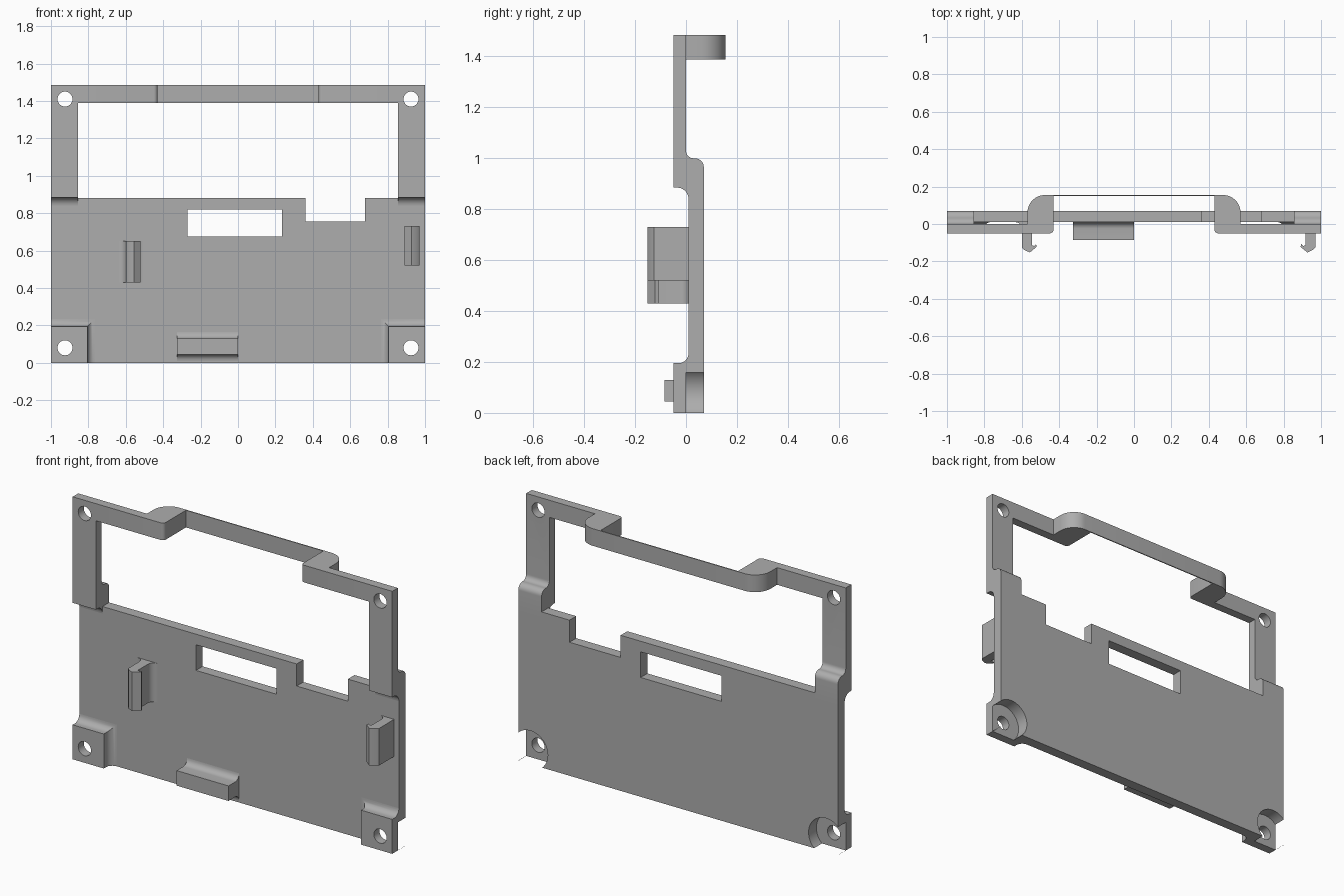
import bpy, bmesh
from math import sin, cos, radians, pi
from mathutils import Vector

if "Cube" in bpy.data.objects:
    bpy.data.objects.remove(bpy.data.objects["Cube"], do_unlink=True)

grey = bpy.data.materials.new("plain grey")
grey.use_nodes = True
COLOUR = (0.42, 0.42, 0.42, 1)
grey.diffuse_color = COLOUR
grey.node_tree.nodes["Principled BSDF"].inputs["Base Color"].default_value = COLOUR


def arc(cx, cy, r, a, b, n=8):
    """Points on an arc from angle a to b, in degrees."""
    steps = [radians(a + (b - a) * i / n) for i in range(n + 1)]
    return [(cx + r * cos(t), cy + r * sin(t)) for t in steps]


def loft(name, rings):
    """Solid through a list of rings with equal point counts."""
    bm = bmesh.new()
    loops = [[bm.verts.new(p) for p in ring] for ring in rings]
    n = len(loops[0])
    for lo, hi in zip(loops, loops[1:]):
        for i in range(n):
            j = (i + 1) % n
            bm.faces.new((lo[i], lo[j], hi[j], hi[i]))
    bm.faces.new(loops[0])
    bm.faces.new(loops[-1])
    bmesh.ops.recalc_face_normals(bm, faces=bm.faces)
    mesh = bpy.data.meshes.new(name)
    bm.to_mesh(mesh)
    bm.free()
    obj = bpy.data.objects.new(name, mesh)
    bpy.context.collection.objects.link(obj)
    mesh.materials.append(grey)
    return obj


def prism(name, profile, axis, start, end):
    """Extrude a 2D profile along an axis; the other two axes keep their order."""
    def ring(d):
        out = []
        for p in profile:
            v = list(p)
            v.insert("xyz".index(axis), d)
            out.append(Vector(v))
        return out
    return loft(name, [ring(start), ring(end)])


def apply(obj, mod):
    bpy.context.view_layer.objects.active = obj
    bpy.ops.object.modifier_apply(modifier=mod.name)


def cut(obj, *cutters):
    for cutter in cutters:
        mod = obj.modifiers.new("cut", 'BOOLEAN')
        mod.operation = 'DIFFERENCE'
        mod.solver = 'EXACT'
        mod.object = cutter
        apply(obj, mod)


def mirror(obj):
    apply(obj, obj.modifiers.new("mirror", 'MIRROR'))


def rect(a, b, c, d):
    return [(a, c), (b, c), (b, d), (a, d)]


FRONT, BACK = 0.01, 0.07      # main plate faces
RAIL_F, RAIL_B = -0.05, 0.0   # raised frame faces
TOP, HOLE_X = 1.485, 0.925

# Cutters: screw holes, rear recesses and the window
low_hole = prism("low_hole_cutter", arc(HOLE_X, 0.08, 0.04, 0, 348.75, 31), 'y', -0.3, 0.3)
high_hole = prism("high_hole_cutter", arc(HOLE_X, 1.41, 0.04, 0, 348.75, 31), 'y', -0.3, 0.3)
recess = prism("recess_cutter", arc(HOLE_X, 0.08, 0.109, 0, 354.375, 63), 'y', RAIL_B, 0.3)
window = prism("window_cutter", rect(-0.27, 0.235, 0.675, 0.82), 'y', -0.3, 0.3)

# Corner pads with a concave fillet on the top and inner sides
r = 0.04
rings = [(0, RAIL_F)] + [(r * (1 - cos(t)), FRONT - r * (1 - sin(t)))
                         for t in [pi / 2 * i / 8 for i in range(9)]]
pad = loft("corner_pads", [[(x, y, z) for x, z in rect(0.805 - d, 1, 0, 0.195 + d)]
                           for d, y in rings])
cut(pad, low_hole, recess)
mirror(pad)

# Side posts stepping forward from the plate
post_profile = (arc(-0.035, 0.84, 0.045, 0, 90)
                + [(RAIL_F, 0.885), (RAIL_F, TOP), (RAIL_B, TOP)]
                + arc(0.03, 1.03, 0.03, 180, 270)
                + arc(0.035, 0.965, 0.035, 90, 0) + [(BACK, 0.84)])
post = prism("side_posts", post_profile, 'x', 0.855, 1)
cut(post, high_hole)
mirror(post)

# Main plate with a notch in its top edge
plate = prism("main_plate", [
    (-1, 0), (1, 0), (1, 0.84), (0.855, 0.84), (0.855, 0.88), (0.68, 0.88),
    (0.68, 0.755), (0.36, 0.755), (0.36, 0.88), (-0.855, 0.88),
    (-0.855, 0.84), (-1, 0.84)], 'y', FRONT, BACK)
for cutter in (low_hole, recess):
    mirror(cutter)
cut(plate, window, recess, low_hole)

# Top rail that bows backward behind a thin strip
half = ([(0.855, RAIL_B), (0.855, RAIL_F)] + arc(0.45, -0.03, 0.02, 270, 180, 4)
        + [(0.43, 0.149)])
outer = arc(0.475, 0.06, 0.095, 90, 0, 12) + [(0.57, RAIL_B)]
flip = lambda pts: [(-x, y) for x, y in reversed(pts)]
prism("top_rail", half + flip(half) + flip(outer) + outer, 'z', 1.388, TOP)


# Hooked clips; the hook points along side s
def clip(name, x, s, z0, z1, outer_fillet):
    f = 0.035
    foot = arc(-f, FRONT - f, f, 90, 0, 6) if outer_fillet else [(0, FRONT)]
    shape = foot + [
        (0, -0.125), (0.012, -0.138), (0.043, -0.152), (0.08, -0.122),
        (0.076, -0.108), (0.066, -0.117), (0.054, -0.115)
    ] + arc(0.054 + f, FRONT - f, f, 180, 90, 6)
    prism(name, [(x + s * u, y) for u, y in shape], 'z', z0, z1)


clip("right_clip", -0.6, 1, 0.43, 0.65, True)
clip("left_clip", 0.97, -1, 0.52, 0.73, False)

# Lower ledge blended into the plate
f = 0.035
ledge = (arc(FRONT - f, 0.13 + f, f, 0, -90, 6) + [(-0.085, 0.13), (-0.085, 0.045)]
         + arc(FRONT - f, 0.045 - f, f, 90, 0, 6))
prism("lower_ledge", ledge, 'x', -0.325, 0)

for cutter in (low_hole, high_hole, recess, window):
    bpy.data.objects.remove(cutter, do_unlink=True)

# Smooth the fillets and keep crisp edges
for obj in bpy.context.collection.objects:
    if obj.type == 'MESH':
        bpy.ops.object.select_all(action='DESELECT')
        obj.select_set(True)
        bpy.context.view_layer.objects.active = obj
        bpy.ops.object.shade_smooth_by_angle(angle=radians(30))
